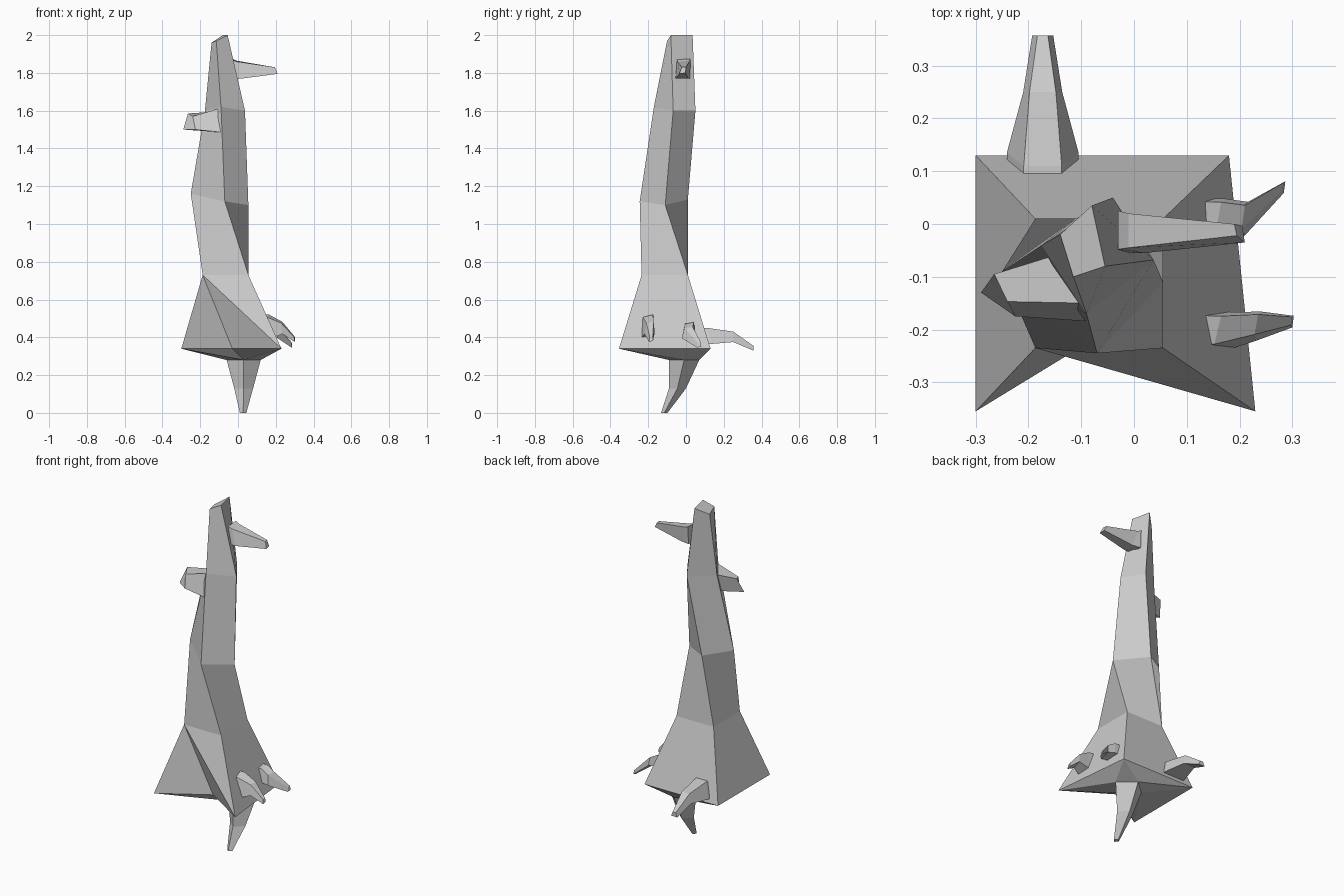
import bpy, bmesh

if "Cube" in bpy.data.objects:
    bpy.data.objects.remove(bpy.data.objects["Cube"])


def loft(name, rings, extra=None, caps=(True, True)):
    """Skin a list of four-point rings; extra(bm, rings) may add faces."""
    bm = bmesh.new()
    vs = [[bm.verts.new(p) for p in r] for r in rings]
    for a, b in zip(vs, vs[1:]):
        for i in range(4):
            j = (i + 1) % 4
            bm.faces.new((a[i], a[j], b[j], b[i]))
    if caps[0]:
        bm.faces.new(vs[0][::-1])
    if caps[1]:
        bm.faces.new(vs[-1])
    if extra:
        extra(bm, vs)
    bmesh.ops.recalc_face_normals(bm, faces=bm.faces)
    me = bpy.data.meshes.new(name)
    bm.to_mesh(me)
    bm.free()
    ob = bpy.data.objects.new(name, me)
    bpy.context.collection.objects.link(ob)
    return ob


def diamond(cx, cy, rx, ry, z):
    """Front, right, back, left points."""
    return [(cx, cy - ry, z), (cx + rx, cy, z), (cx, cy + ry, z), (cx - rx, cy, z)]


def flared_base(bm, vs):
    """Flared foot with a notch in its front, closing down into the tap root."""
    a, b, c, d = vs[0]
    fl, n, fr, br, bl = [bm.verts.new((x, y, 0.34)) for x, y in
                         ((-.30, -.355), (-.03, -.19), (.23, -.355), (.18, .13), (-.30, .13))]
    prev = [bm.verts.new(p) for p in diamond(.03, -.01, .09, .08, .28)]
    f, r, k, l = prev
    for face in ((a, fl, n), (a, n, fr), (a, fr, b), (b, fr, br, c), (c, br, bl, d), (d, bl, fl, a),
                 (fl, f, n), (n, f, fr), (fr, f, r), (fr, r, br), (br, r, k),
                 (br, k, bl), (bl, k, l), (bl, l, fl), (fl, l, f)):
        bm.faces.new(face)
    # tap root
    for args in ((.03, -.045, .05, .045, .13), (.027, -.115, .017, .017, 0)):
        ring = [bm.verts.new(p) for p in diamond(*args)]
        for i in range(4):
            j = (i + 1) % 4
            bm.faces.new((prev[i], prev[j], ring[j], ring[i]))
        prev = ring
    bm.faces.new(prev)


# trunk, twisting from square to diamond section
loft("trunk", [
    [(-.187, -.235, .73), (.055, -.235, .73), (.055, .01, .73), (-.187, .01, .73)],
    [(-.25, -.09, 1.16), (-.07, -.245, 1.12), (.055, -.11, 1.10), (-.11, .01, 1.13)],
    [(-.175, -.04, 1.60), (-.09, -.17, 1.62), (.037, -.068, 1.60), (-.04, .05, 1.60)],
    [(-.025 - .115, -.02, 1.96), (-.115, -.10, 1.97), (-.055, -.08, 2.0), (-.08, .035, 2.0)],
], flared_base, caps=(False, True))

# upper right branch
loft("right_branch", [
    [(-.03, -.055, 1.77), (-.03, .02, 1.77), (-.03, .025, 1.875), (-.03, -.048, 1.87)],
    [(.02, -.055, 1.77), (.02, .012, 1.77), (-.01, .02, 1.865), (-.01, -.045, 1.86)],
    [(.21, -.035, 1.795), (.205, -.003, 1.80), (.19, 0, 1.83), (.195, -.022, 1.83)],
])

# left stub branch
loft("left_branch", [
    [(-.12, -.05, 1.595), (-.09, -.15, 1.615), (-.08, -.185, 1.485), (-.14, -.07, 1.49)],
    [(-.265, -.095, 1.585), (-.24, -.147, 1.57), (-.225, -.175, 1.50), (-.29, -.13, 1.50)],
])

# pair of small roots on the right side
for name, path in (
    ("right_root_front", [(.11, -.205, .455, .04, .065), (.165, -.205, .455, .038, .065),
                          (.235, -.193, .45, .027, .032), (.30, -.185, .39, .011, .014)]),
    ("right_root_back", [(.11, .015, .44, .035, .04), (.165, .015, .44, .033, .04),
                         (.21, .01, .425, .032, .03), (.284, .07, .36, .011, .014)]),
):
    loft(name, [[(x, y - w, z - h), (x + h * .2, y + w, z - h * .6),
                 (x, y + w * .8, z + h), (x - h * .2, y - w * .6, z + h * .8)]
                for x, y, z, w, h in path])

# back root with a trapezoid section
loft("back_root", [
    [(cx - wb, y - .0, zb), (cx + wb, y - .0, zb), (cx + wt, yt, zt), (cx - wt, yt, zt)]
    for cx, y, yt, zb, zt, wb, wt in (
        (-.173, .05, .05, .36, .45, .068, .036),
        (-.173, .135, .11, .365, .45, .068, .036),
        (-.173, .25, .25, .375, .43, .037, .025),
        (-.173, .357, .357, .33, .355, .02, .01))
])
